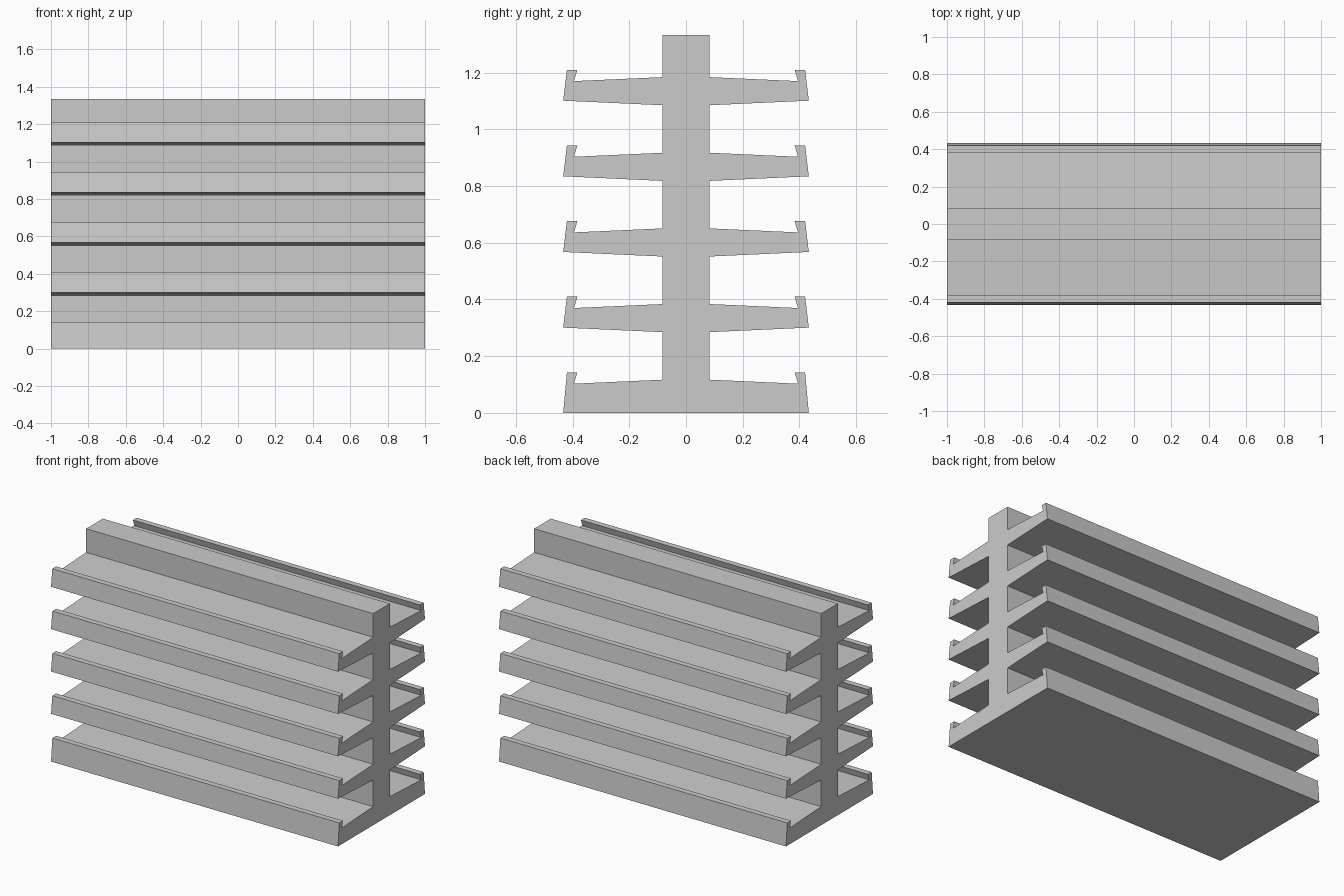
import bpy, bmesh

if "Cube" in bpy.data.objects:
    bpy.data.objects.remove(bpy.data.objects["Cube"])

HALF_LENGTH = 1.0
POST = 0.083      # half thickness of the central post
TOP = 1.333
PITCH = 0.2667    # vertical spacing of the shelves
SHELVES = 5

# Right half of the cross-section, from the base up: (y, z)
right = []
for i in range(SHELVES):
    z = i * PITCH
    if i == 0:
        right.append((0.433, 0.0))                          # flat-bottomed base
    else:
        right += [(POST, z + 0.018), (0.433, z + 0.034)]    # tapered underside
    right += [(0.42, z + 0.143), (0.383, z + 0.143),        # hooked lip
              (0.395, z + 0.103), (POST, z + 0.117)]        # sloped shelf top
right.append((POST, TOP))

# Mirror to a closed outline
outline = right + [(-y, z) for y, z in reversed(right)]

# Extrude the outline along x
bm = bmesh.new()
end = bm.faces.new([bm.verts.new((-HALF_LENGTH, y, z)) for y, z in outline])
result = bmesh.ops.extrude_face_region(bm, geom=[end], use_keep_orig=True)
moved = [v for v in result["geom"] if isinstance(v, bmesh.types.BMVert)]
bmesh.ops.translate(bm, verts=moved, vec=(2 * HALF_LENGTH, 0, 0))
bmesh.ops.recalc_face_normals(bm, faces=bm.faces)

mesh = bpy.data.meshes.new("shelf_rack")
bm.to_mesh(mesh)
bm.free()
rack = bpy.data.objects.new("shelf_rack", mesh)
bpy.context.collection.objects.link(rack)
